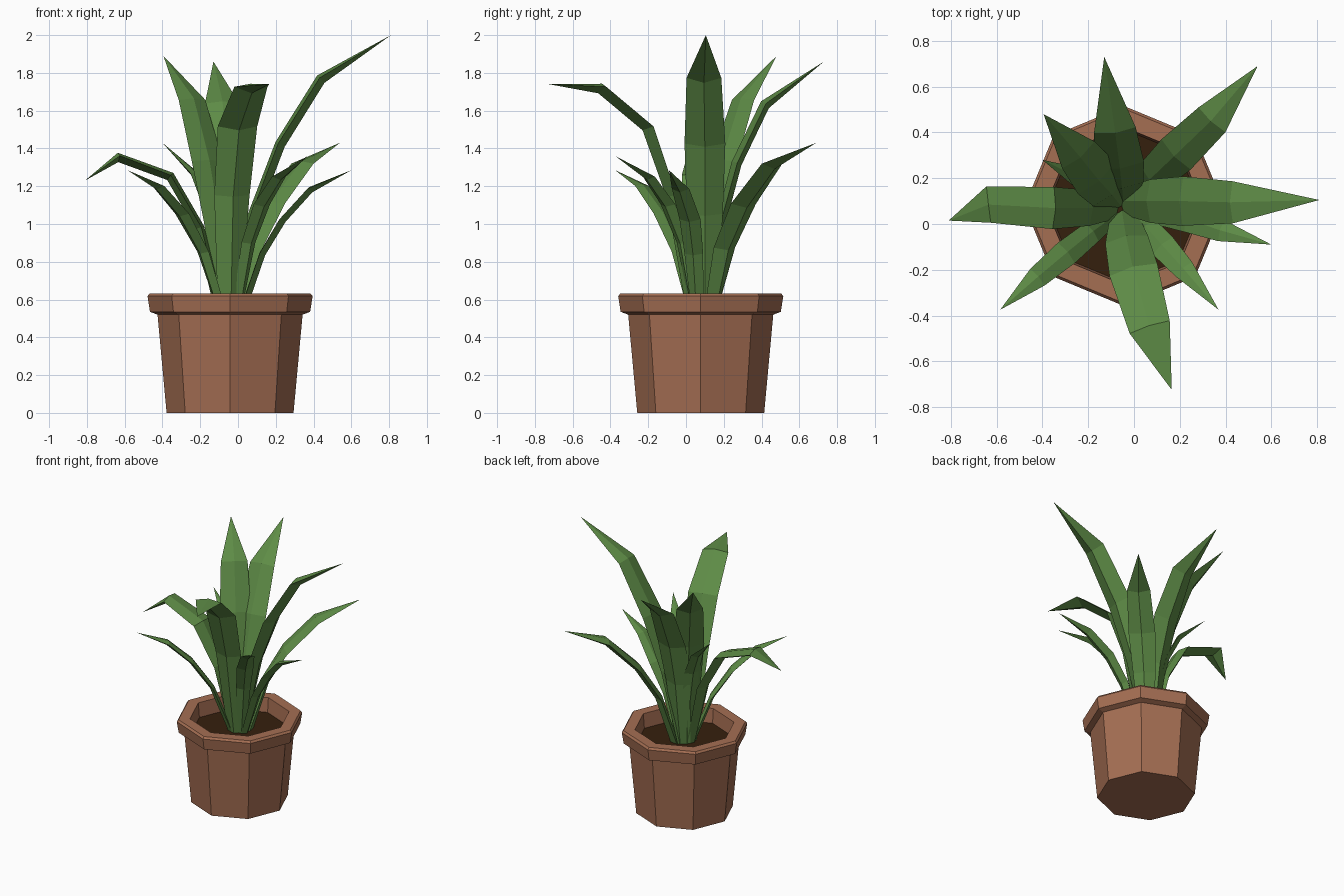
import bpy, bmesh, math
from mathutils import Vector

if "Cube" in bpy.data.objects:
    bpy.data.objects.remove(bpy.data.objects["Cube"])

CX, CY = -0.042, 0.078      # centre of the pot


def material(name, rgb):
    m = bpy.data.materials.new(name)
    m.diffuse_color = (*rgb, 1)
    m.use_nodes = True
    m.node_tree.nodes["Principled BSDF"].inputs["Base Color"].default_value = m.diffuse_color
    return m


CLAY = material("terracotta", (0.375, 0.157, 0.086))
SOIL = material("dark soil", (0.036, 0.014, 0.004))
GREEN = material("leaf green", (0.112, 0.262, 0.062))


def finish(bm, name, mat):
    bmesh.ops.recalc_face_normals(bm, faces=bm.faces)
    me = bpy.data.meshes.new(name)
    bm.to_mesh(me)
    bm.free()
    me.materials.append(mat)
    ob = bpy.data.objects.new(name, me)
    bpy.context.collection.objects.link(ob)
    return ob


def lathe(name, profile, mat, sides=8):
    """Octagonal turned body with corners on the axes, capped at both ends."""
    bm = bmesh.new()
    rings = []
    for r, z in profile:
        rings.append([bm.verts.new((CX + r * math.cos(2 * math.pi * i / sides),
                                    CY + r * math.sin(2 * math.pi * i / sides), z))
                      for i in range(sides)])
    for a, b in zip(rings, rings[1:]):
        for i in range(sides):
            j = (i + 1) % sides
            bm.faces.new((a[i], a[j], b[j], b[i]))
    bm.faces.new(rings[0])
    bm.faces.new(rings[-1])
    return finish(bm, name, mat)


# Pot with overhanging rim and hollow top
lathe("pot", [(0.336, 0), (0.384, 0.52), (0.424, 0.535), (0.437, 0.618),
              (0.425, 0.633), (0.345, 0.633), (0.335, 0.515)], CLAY)
lathe("soil", [(0.336, 0.518), (0.337, 0.525)], SOIL)


def leaf(name, path, widths, depth):
    """Solid blade: keel below, low midrib ridge on top, pointed tip."""
    pts = [Vector(p) for p in path]
    bm = bmesh.new()
    rows = []
    for i, p in enumerate(pts[:-1]):
        heading = pts[-1] - pts[0] if i == 0 else pts[i + 1] - pts[i - 1]
        t = (pts[i + 1] - pts[max(i - 1, 0)]).normalized()
        side = Vector((-heading.y, heading.x, 0)).normalized()
        up = t.cross(side).normalized()
        w, d = widths[i], depth / 2
        rows.append([bm.verts.new(p + side * s * w + up * h * d)
                     for s, h in ((-1, 0.5), (0, -1), (1, 0.5), (0, 1.2))])
    for a, b in zip(rows, rows[1:]):
        for k in range(4):
            j = (k + 1) % 4
            bm.faces.new((a[k], b[k], b[j], a[j]))
    tip = bm.verts.new(pts[-1])
    for k in range(4):
        bm.faces.new((rows[-1][k], tip, rows[-1][(k + 1) % 4]))
    bm.faces.new(rows[0])
    finish(bm, name, GREEN)


WIDE = (0.06, 0.095, 0.108, 0.092)
MEDIUM = (0.048, 0.078, 0.092, 0.08)
NARROW = (0.033, 0.05, 0.058, 0.048)

# Wide blades
leaf("leaf_right_tall", [(-0.03, 0.10, 0.52), (0.083, 0.10, 1.05), (0.225, 0.10, 1.42),
                         (0.44, 0.095, 1.765), (0.81, 0.105, 2.0)], WIDE, 0.05)
leaf("leaf_front", [(-0.045, 0.03, 0.52), (-0.03, -0.08, 1.15), (0.0, -0.21, 1.51),
                    (0.07, -0.455, 1.715), (0.165, -0.725, 1.74)], WIDE, 0.05)
leaf("leaf_back", [(-0.05, 0.12, 0.52), (-0.055, 0.185, 1.0), (-0.065, 0.27, 1.32),
                   (-0.085, 0.42, 1.63), (-0.13, 0.73, 1.86)], WIDE, 0.05)
leaf("leaf_back_left", [(-0.075, 0.10, 0.52), (-0.115, 0.15, 1.0), (-0.17, 0.21, 1.33),
                        (-0.25, 0.31, 1.65), (-0.395, 0.48, 1.89)], WIDE, 0.05)
# Medium blades
leaf("leaf_left", [(-0.095, 0.07, 0.52), (-0.205, 0.07, 0.98), (-0.36, 0.07, 1.25),
                   (-0.635, 0.085, 1.35), (-0.81, 0.015, 1.23)], MEDIUM, 0.045)
leaf("leaf_back_right", [(0.005, 0.135, 0.52), (0.085, 0.21, 0.87), (0.19, 0.31, 1.1),
                         (0.345, 0.46, 1.31), (0.54, 0.69, 1.43)], MEDIUM, 0.045)
# Narrow blades
leaf("leaf_left_small", [(-0.085, 0.10, 0.52), (-0.12, 0.13, 0.87), (-0.165, 0.16, 1.1),
                         (-0.235, 0.20, 1.265), (-0.40, 0.28, 1.43)], NARROW, 0.03)
leaf("leaf_front_left", [(-0.085, 0.035, 0.52), (-0.19, -0.04, 0.85), (-0.30, -0.13, 1.05),
                         (-0.425, -0.235, 1.195), (-0.585, -0.375, 1.285)], NARROW, 0.03)
leaf("leaf_front_right", [(-0.005, 0.045, 0.52), (0.06, -0.02, 0.9), (0.13, -0.10, 1.1),
                          (0.22, -0.20, 1.245), (0.37, -0.375, 1.36)], NARROW, 0.03)
leaf("leaf_right_small", [(0.02, 0.06, 0.52), (0.13, 0.04, 0.84), (0.24, 0.02, 1.02),
                          (0.385, -0.03, 1.18), (0.6, -0.09, 1.285)], NARROW, 0.03)
